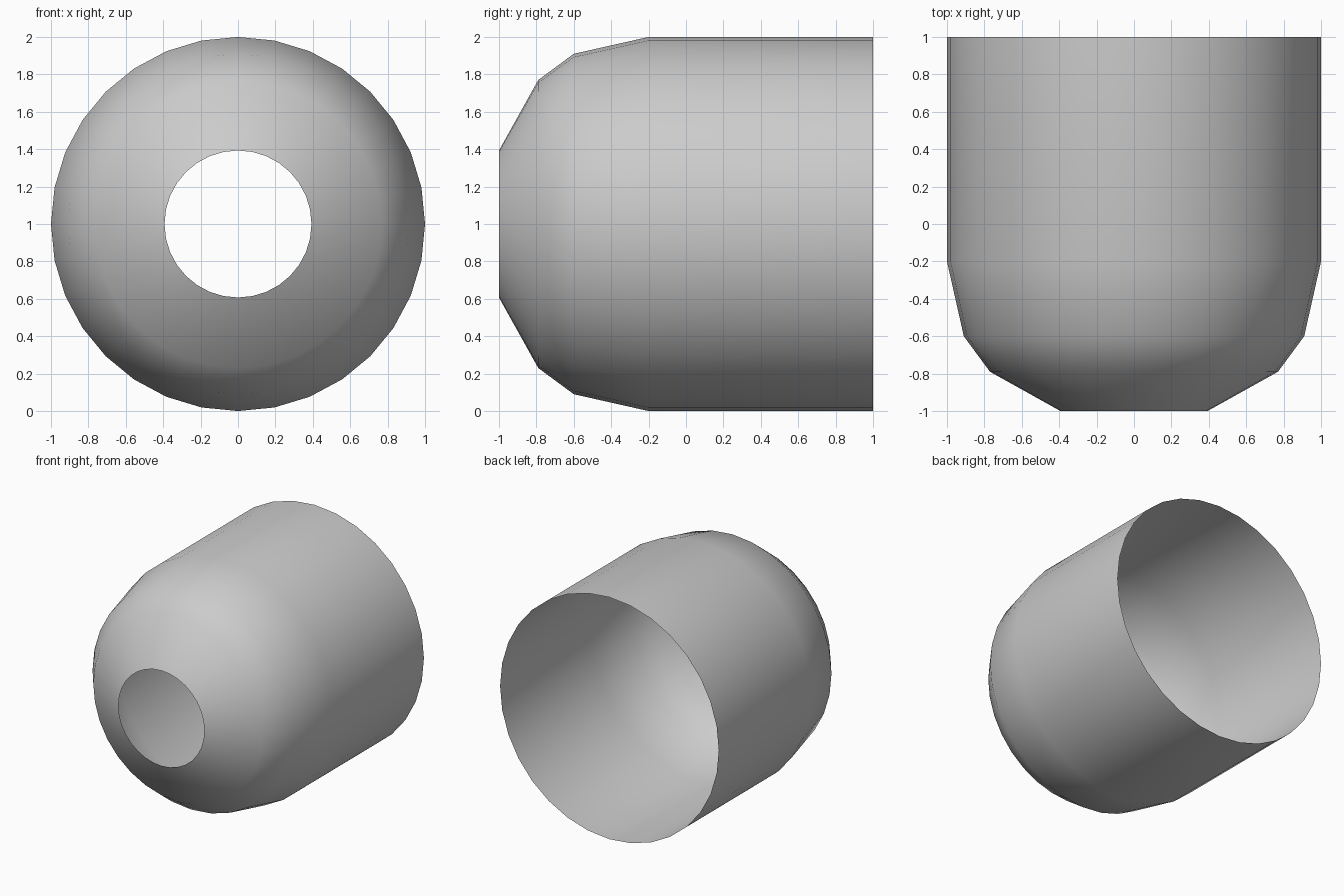
import bpy, bmesh, math

if "Cube" in bpy.data.objects:
    bpy.data.objects.remove(bpy.data.objects["Cube"])

SEGMENTS = 32
# Shell profile from the open back to the front hole: (y, radius)
PROFILE = [(1.0, 1.0), (-0.2, 1.0), (-0.6, 0.91), (-0.79, 0.77), (-1.0, 0.393)]

# Thin open shell: revolve the profile around the y axis
bm = bmesh.new()
rings = []
for y, r in PROFILE:
    angles = [2 * math.pi * i / SEGMENTS for i in range(SEGMENTS)]
    rings.append([bm.verts.new((r * math.cos(a), y, 1 + r * math.sin(a))) for a in angles])
for back, front in zip(rings, rings[1:]):
    for i in range(SEGMENTS):
        j = (i + 1) % SEGMENTS
        face = bm.faces.new((back[i], front[i], front[j], back[j]))
        face.smooth = True
        face.normal_update()
        # Keep every face pointing outwards
        c = face.calc_center_median()
        if face.normal.x * c.x + face.normal.z * (c.z - 1) < 0:
            face.normal_flip()

mesh = bpy.data.meshes.new("domed_shell")
bm.to_mesh(mesh)
bm.free()
shell = bpy.data.objects.new("domed_shell", mesh)
bpy.context.collection.objects.link(shell)
